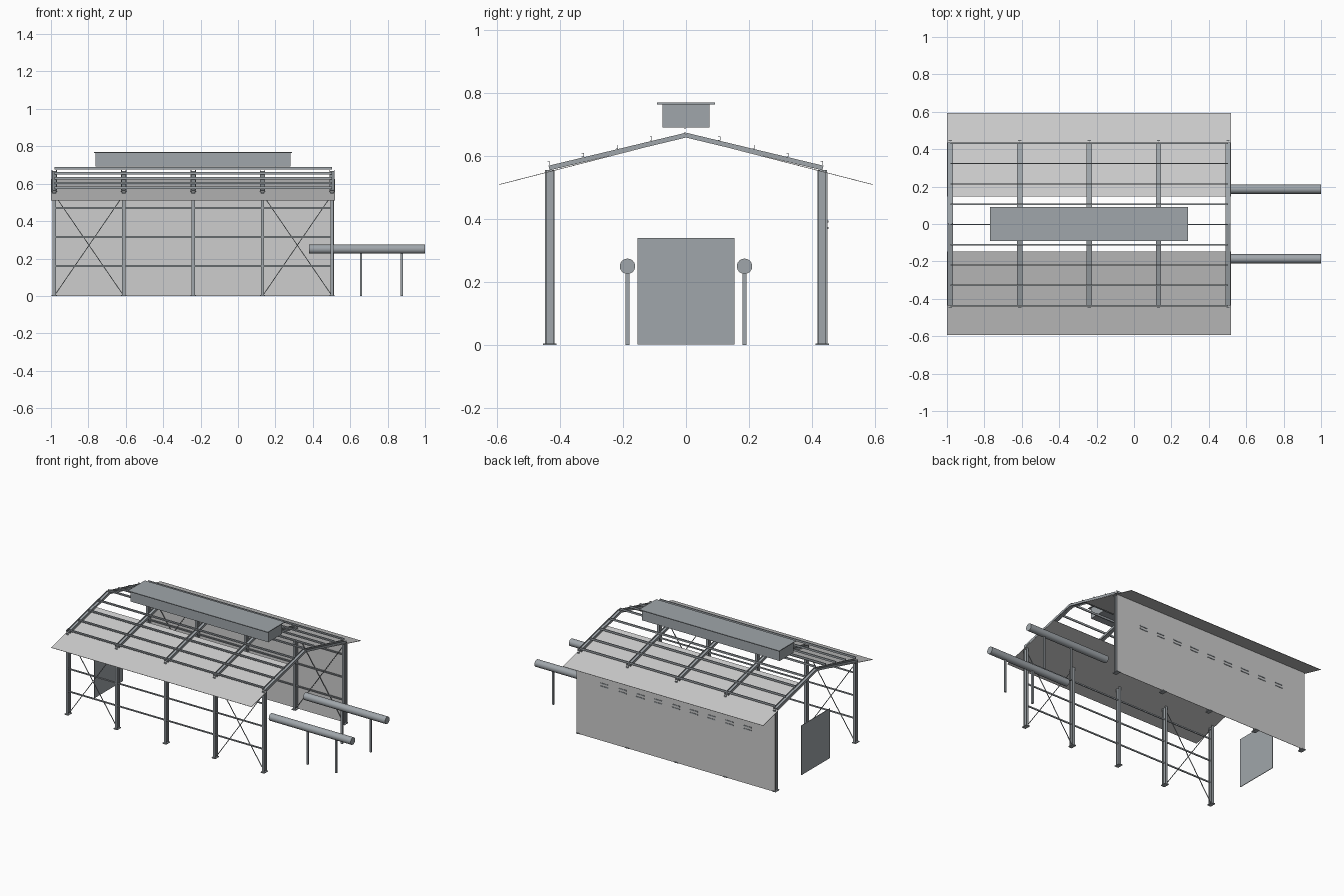
import bpy, bmesh, math
from mathutils import Vector, Matrix

if "Cube" in bpy.data.objects:
    bpy.data.objects.remove(bpy.data.objects["Cube"])


def material(name, rgb):
    m = bpy.data.materials.new(name)
    m.diffuse_color = (*rgb, 1)
    m.use_nodes = True
    m.node_tree.nodes["Principled BSDF"].inputs["Base Color"].default_value = m.diffuse_color
    return m


STEEL = material("steel grey", (0.35, 0.38, 0.405))
SHEET = material("light sheeting", (0.61, 0.61, 0.61))

FRAMES = [-0.982 + 0.3712 * i for i in range(5)]   # frame positions along x
X0, X1 = FRAMES[0], FRAMES[-1]
EAVE_Y, EAVE_Z, RIDGE_Z = 0.435, 0.5625, 0.667     # rafter centre line
SLOPE = (RIDGE_Z - EAVE_Z) / EAVE_Y


def bar(bm, a, b, u, w, h, du=0.0, dv=0.0):
    """Box from a to b, w wide along u and h along the third axis."""
    a, b, u = Vector(a), Vector(b), Vector(u)
    d = (b - a).normalized()
    u = (u - d * u.dot(d)).normalized()
    v = d.cross(u)
    c = (a + b) / 2 + u * du + v * dv
    rot = Matrix((u, v, d)).transposed().to_4x4()
    size = Matrix.Diagonal((w, h, (b - a).length, 1))
    bmesh.ops.create_cube(bm, size=1, matrix=Matrix.Translation(c) @ rot @ size)


def i_beam(bm, a, b, u, depth, width, t):
    """I section with its depth along u."""
    bar(bm, a, b, u, depth - 2 * t, t * 0.7)
    for s in (-1, 1):
        bar(bm, a, b, u, t, width, du=s * (depth - t) / 2)


def c_channel(bm, a, b, u, height, width, t=0.0015):
    """Thin C section, web standing along u."""
    bar(bm, a, b, u, height, t)
    for s in (-1, 1):
        bar(bm, a, b, u, t, width, du=s * (height - t) / 2, dv=width / 2)


def box(bm, x0, x1, y0, y1, z0, z1):
    bar(bm, ((x0 + x1) / 2, (y0 + y1) / 2, z0), ((x0 + x1) / 2, (y0 + y1) / 2, z1),
        (1, 0, 0), x1 - x0, y1 - y0)


def finish(bm, name, mat):
    bmesh.ops.recalc_face_normals(bm, faces=bm.faces)
    me = bpy.data.meshes.new(name)
    bm.to_mesh(me)
    bm.free()
    me.materials.append(mat)
    ob = bpy.data.objects.new(name, me)
    bpy.context.collection.objects.link(ob)
    return ob


# Portal frames: columns, base plates and rafters
columns, plates, rafters = bmesh.new(), bmesh.new(), bmesh.new()
for x in FRAMES:
    for s in (-1, 1):
        y = s * 0.433
        i_beam(columns, (x, y, 0), (x, y, 0.556), (0, 1, 0), 0.03, 0.017, 0.004)
        box(plates, x - 0.014, x + 0.014, y - 0.021, y + 0.021, 0, 0.005)
        i_beam(rafters, (x, s * EAVE_Y, EAVE_Z), (x, 0, RIDGE_Z), (1, 0, 0), 0.028, 0.015, 0.004)
finish(columns, "columns", STEEL)
finish(plates, "base_plates", STEEL)
finish(rafters, "rafters", STEEL)

# Roof purlins on top of the rafters, ridge included
purlins = bmesh.new()
for i in range(-4, 5):
    y = i * 0.1085
    z = RIDGE_Z - abs(y) * SLOPE + 0.015
    c_channel(purlins, (X0, y, z), (X1, y, z), (0, 0, 1), 0.013, 0.006)
finish(purlins, "purlins", STEEL)

# Side wall rails and diagonal rods in the end bays
rails, rods = bmesh.new(), bmesh.new()
for s in (-1, 1):
    y = s * 0.438
    for z in (0.16, 0.315, 0.47):
        c_channel(rails, (X0, y, z), (X1, y, z), (0, 0, 1), 0.009, 0.006)
    for i in (0, 3):
        xa, xb = FRAMES[i] + 0.008, FRAMES[i + 1] - 0.008
        for lo, hi in ((xa, xb), (xb, xa)):
            bar(rods, (lo, s * 0.43, 0.012), (hi, s * 0.43, 0.53), (0, 1, 0), 0.004, 0.004)
finish(rails, "wall_rails", STEEL)
finish(rods, "bracing_rods", STEEL)

# Roof sheets under the rafters, running out past the eaves
sheets = bmesh.new()
for s in (-1, 1):
    bar(sheets, (-0.241, s * 0.593, 0.51), (-0.241, s * 0.147, 0.6245), (1, 0, 0), 1.517, 0.002)
finish(sheets, "roof_sheets", SHEET)

# Rear wall sheet with two rows of slots
wall = bmesh.new()
box(wall, X0 - 0.008, X1 + 0.01, 0.4485, 0.4505, 0, 0.547)
finish(wall, "rear_wall", SHEET)
slots = bmesh.new()
for i in range(9):
    x = -0.78 + i * 0.135
    for z in (0.372, 0.392):
        box(slots, x - 0.03, x + 0.03, 0.4505, 0.4535, z - 0.0035, z + 0.0035)
finish(slots, "wall_slots", STEEL)

# Door panel in the left gable
door = bmesh.new()
box(door, X0 - 0.002, X0 + 0.002, -0.154, 0.154, 0.001, 0.34)
finish(door, "door_panel", STEEL)

# Ridge ventilator with its cover
vent = bmesh.new()
box(vent, -0.762, 0.282, -0.075, 0.075, 0.692, 0.765)
box(vent, -0.77, 0.29, -0.092, 0.092, 0.765, 0.77)
finish(vent, "ridge_ventilator", STEEL)

# Ducts on posts
ducts, posts = bmesh.new(), bmesh.new()
for s in (-1, 1):
    y = s * 0.186
    m = Matrix.Translation((0.69, y, 0.25)) @ Matrix.Rotation(math.pi / 2, 4, 'Y')
    bmesh.ops.create_cone(ducts, cap_ends=True, segments=24, radius1=0.0245,
                          radius2=0.0245, depth=0.62, matrix=m)
    for x in (0.658, 0.875):
        box(posts, x - 0.006, x + 0.006, y - 0.006, y + 0.006, 0, 0.23)
duct_ob = finish(ducts, "ducts", STEEL)
finish(posts, "duct_posts", STEEL)
bpy.context.view_layer.objects.active = duct_ob
duct_ob.select_set(True)
bpy.ops.object.shade_smooth_by_angle()
